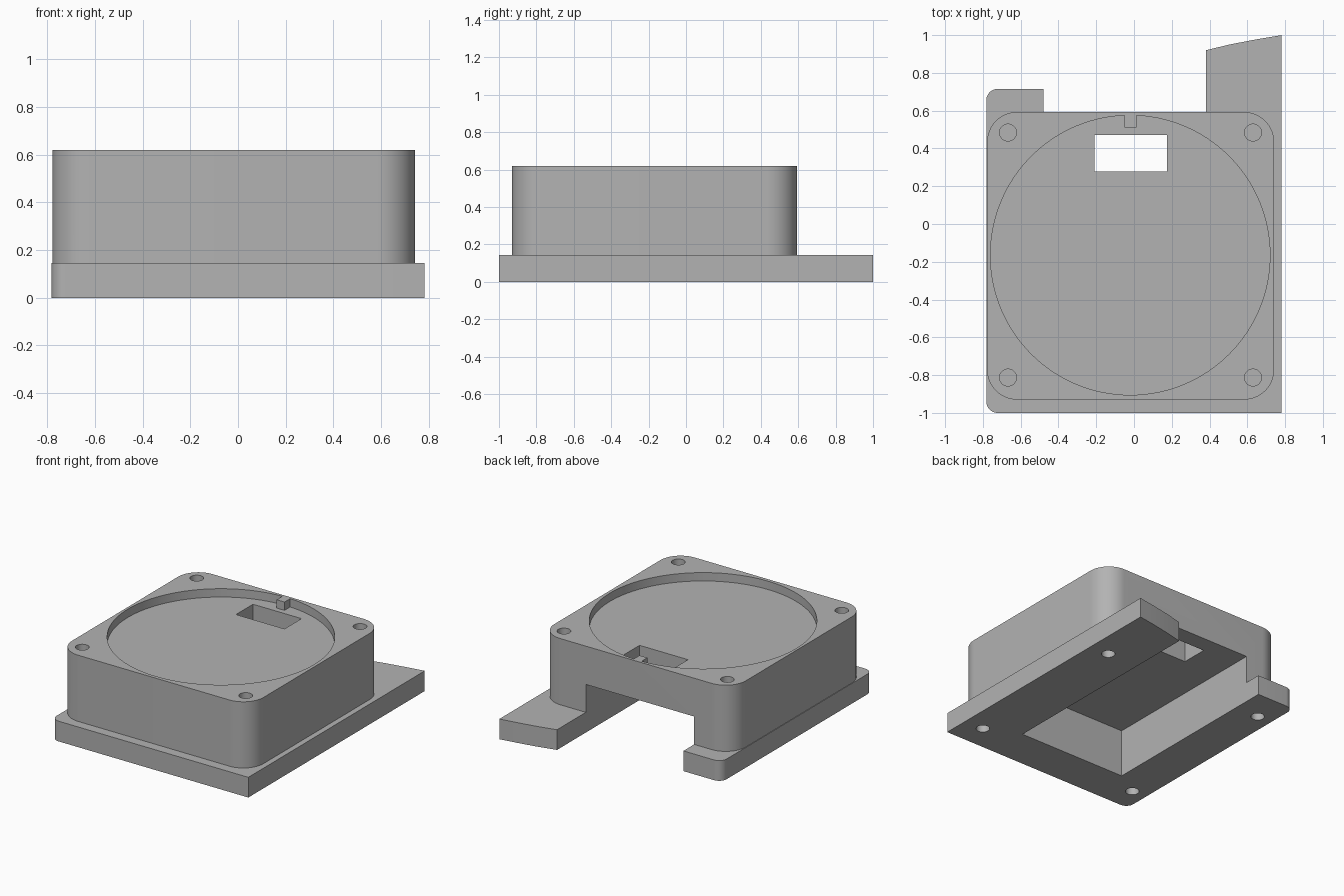
import bpy, bmesh, math

if "Cube" in bpy.data.objects:
    bpy.data.objects.remove(bpy.data.objects["Cube"])

grey = bpy.data.materials.new("plain grey")
grey.diffuse_color = (0.45, 0.45, 0.45, 1)
grey.use_nodes = True
grey.node_tree.nodes["Principled BSDF"].inputs["Base Color"].default_value = grey.diffuse_color


def prism(name, pts, z0, z1):
    """Extrude a closed outline (counter-clockwise) from z0 to z1."""
    bm = bmesh.new()
    face = bm.faces.new([bm.verts.new((x, y, z0)) for x, y in pts])
    ext = bmesh.ops.extrude_face_region(bm, geom=[face])
    for v in ext["geom"]:
        if isinstance(v, bmesh.types.BMVert):
            v.co.z = z1
    bmesh.ops.recalc_face_normals(bm, faces=bm.faces)
    mesh = bpy.data.meshes.new(name)
    bm.to_mesh(mesh)
    bm.free()
    obj = bpy.data.objects.new(name, mesh)
    bpy.context.collection.objects.link(obj)
    return obj


def arc(cx, cy, r, a0, a1, n):
    angles = [math.radians(a0 + (a1 - a0) * i / n) for i in range(n + 1)]
    return [(cx + r * math.cos(a), cy + r * math.sin(a)) for a in angles]


def circle(cx, cy, r, n):
    return arc(cx, cy, r, 0, 360, n)[:-1]


def box(x0, x1, y0, y1):
    return [(x0, y0), (x1, y0), (x1, y1), (x0, y1)]


def combine(obj, tool, operation):
    mod = obj.modifiers.new(operation, "BOOLEAN")
    mod.operation, mod.solver, mod.object = operation, "EXACT", tool
    bpy.context.view_layer.objects.active = obj
    bpy.ops.object.modifier_apply(modifier=mod.name)
    bpy.data.objects.remove(tool)


# Main block with rounded corners
x0, x1, y0, y1, r = -0.778, 0.742, -0.93, 0.593, 0.16
block = []
for cx, cy, a in [(x1 - r, y0 + r, -90), (x1 - r, y1 - r, 0),
                  (x0 + r, y1 - r, 90), (x0 + r, y0 + r, 180)]:
    block += arc(cx, cy, r, a, a + 90, 16)
housing = prism("housing", block, 0.08, 0.62)

# Base flange with a long slanted arm and a short tab at the back
flange = [(0.782, -1), (0.782, 1), (0.65, 0.978), (0.51, 0.951), (0.38, 0.92),
          (0, 0.83), (0, 0.715)]
flange += arc(-0.722, 0.655, 0.06, 90, 180, 10)
flange += arc(-0.722, -0.94, 0.06, 180, 270, 10)
combine(housing, prism("flange", flange, 0, 0.145), "UNION")

# Round recess in the top, leaving a small locating key
recess = prism("recess", circle(-0.02, -0.165, 0.74, 128), 0.56, 0.8)
combine(recess, prism("key", box(-0.05, 0.012, 0.51, 0.7), 0.5, 0.9), "DIFFERENCE")
combine(housing, recess, "DIFFERENCE")

# Underside pocket, open at the back, and the window through its ceiling
combine(housing, prism("pocket", box(-0.48, 0.38, -0.7, 1.2), -0.2, 0.345), "DIFFERENCE")
combine(housing, prism("window", box(-0.21, 0.175, 0.277, 0.47), 0.2, 0.8), "DIFFERENCE")

# Blind screw holes, top and bottom
for hx in (-0.667, 0.63):
    for hy in (-0.813, 0.484):
        for z0, z1 in ((0.42, 0.8), (-0.2, 0.2)):
            combine(housing, prism("hole", circle(hx, hy, 0.045, 32), z0, z1), "DIFFERENCE")

housing.data.materials.clear()
housing.data.materials.append(grey)
for p in housing.data.polygons:
    p.material_index = 0
bpy.ops.object.select_all(action="DESELECT")
housing.select_set(True)
bpy.context.view_layer.objects.active = housing
bpy.ops.object.shade_smooth_by_angle(angle=math.radians(30))
